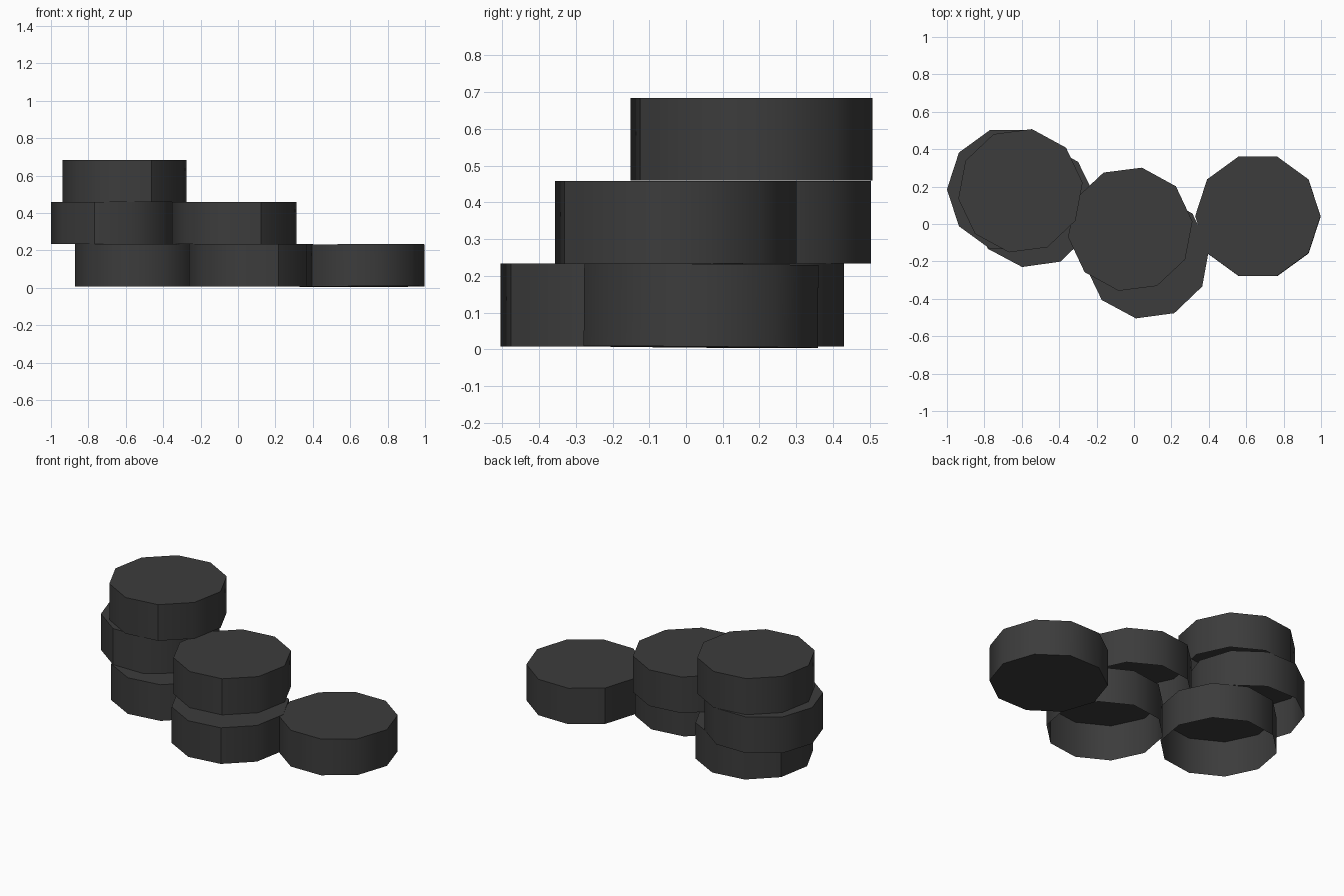
import bpy, bmesh, math

if "Cube" in bpy.data.objects:
    bpy.data.objects.remove(bpy.data.objects["Cube"])

dark = bpy.data.materials.new("dark rubber")
dark.diffuse_color = (0.045, 0.045, 0.045, 1)
dark.use_nodes = True
dark.node_tree.nodes["Principled BSDF"].inputs["Base Color"].default_value = dark.diffuse_color

SIDES, RADIUS, HEIGHT = 10, 0.335, 0.225


def disc(name, x, y, z, turn, seam, closed=False, tilt=(0, 0)):
    """Ten-sided disc; lid on top, underside open unless closed."""
    bm = bmesh.new()
    low, high = [], []
    for i in range(SIDES):
        a = 2 * math.pi * i / SIDES
        px, py = RADIUS * math.cos(a), RADIUS * math.sin(a)
        low.append(bm.verts.new((px, py, 0)))
        high.append(bm.verts.new((px, py, HEIGHT)))
    # smooth side wall
    for i in range(SIDES):
        j = (i + 1) % SIDES
        bm.faces.new((low[i], low[j], high[j], high[i])).smooth = True
    # flat lid and optional base
    caps = [bm.faces.new(high)]
    if closed:
        caps.append(bm.faces.new(low[::-1]))
    for cap in caps:
        for e in cap.edges:
            e.smooth = False
    # one hard vertical seam
    bm.edges.get((low[seam], high[seam])).smooth = False
    mesh = bpy.data.meshes.new(name)
    bm.to_mesh(mesh)
    bm.free()
    mesh.materials.append(dark)
    ob = bpy.data.objects.new(name, mesh)
    ob.location = (x, y, z)
    ob.rotation_euler = (tilt[0], tilt[1], math.radians(turn))
    bpy.context.collection.objects.link(ob)


# bottom layer
disc("bottom_left_disc", -0.54, 0.10, 0.008, 8, 4)
disc("bottom_middle_disc", 0.07, -0.175, 0.008, 7.7, 8)
disc("bottom_right_disc", 0.663, 0.04, 0.006, 0, 4, True, (-0.008, -0.005))
# second layer
disc("second_left_disc", -0.665, 0.185, 0.233, 0, 7)
disc("second_middle_disc", -0.02, -0.028, 0.233, 7.2, 8)
# top disc
disc("top_disc", -0.607, 0.178, 0.459, 7.4, 8)
